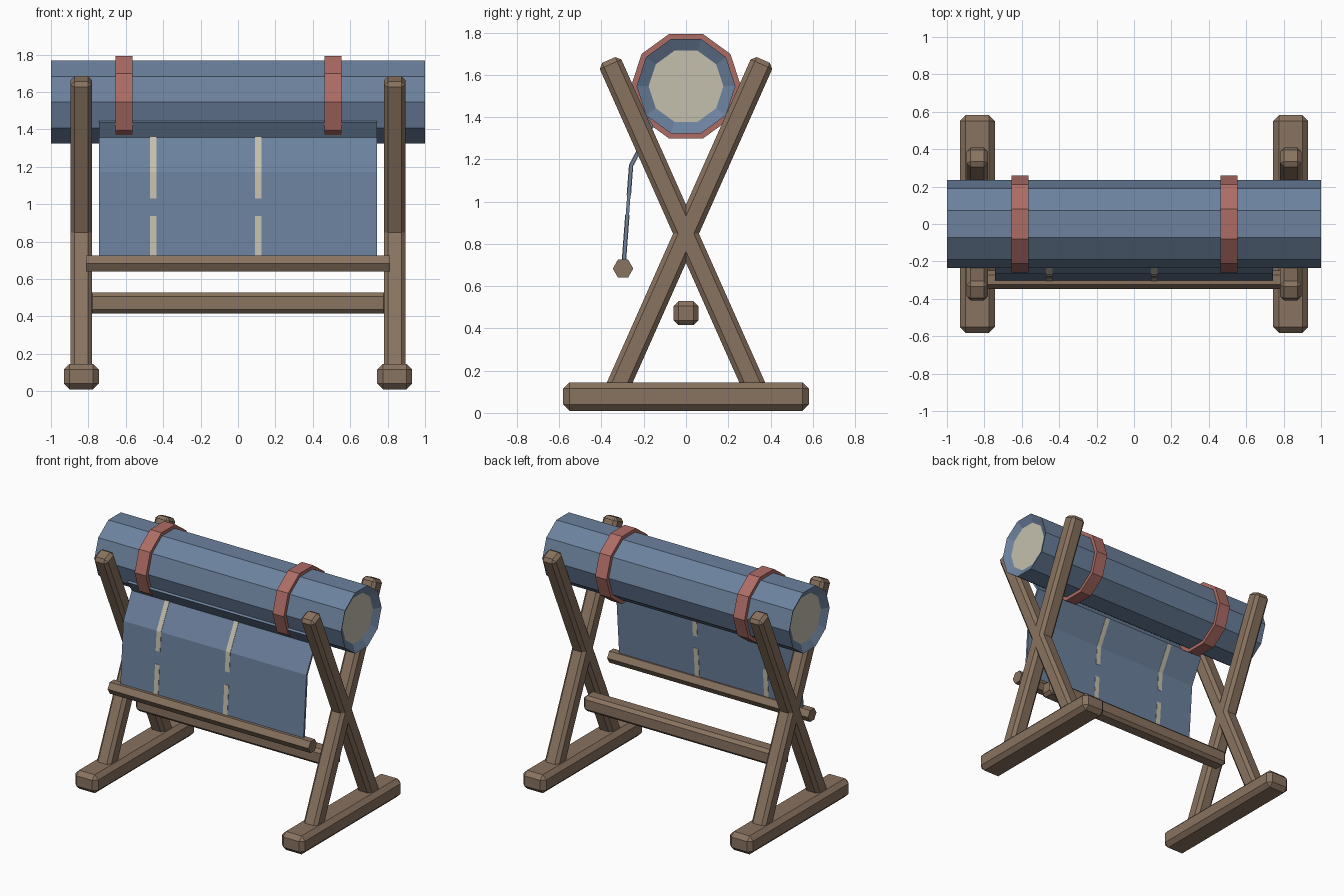
import bpy, bmesh, math
from mathutils import Vector

if "Cube" in bpy.data.objects:
    bpy.data.objects.remove(bpy.data.objects["Cube"])


def material(name, rgb):
    m = bpy.data.materials.new(name)
    m.diffuse_color = (*rgb, 1)
    m.use_nodes = True
    m.node_tree.nodes["Principled BSDF"].inputs["Base Color"].default_value = m.diffuse_color
    return m


WOOD = material("wood", (0.25, 0.17, 0.115))
BLUE = material("blue_cloth", (0.15, 0.22, 0.34))
RED = material("red_strap", (0.42, 0.15, 0.13))
CREAM = material("cream", (0.55, 0.52, 0.42))


def finish(name, bm, mat, loc=(0, 0, 0), normals=True):
    if normals:
        bmesh.ops.recalc_face_normals(bm, faces=bm.faces)
    me = bpy.data.meshes.new(name)
    bm.to_mesh(me)
    bm.free()
    me.materials.append(mat)
    ob = bpy.data.objects.new(name, me)
    ob.location = loc
    bpy.context.collection.objects.link(ob)
    return ob


def beam(name, size, loc, bevel, tilt=0):
    """Chamfered timber, tilted about the x axis."""
    bm = bmesh.new()
    bmesh.ops.create_cube(bm, size=1)
    bmesh.ops.scale(bm, vec=size, verts=bm.verts)
    bmesh.ops.bevel(bm, geom=bm.edges[:], offset=bevel, segments=1,
                    profile=0.5, affect='EDGES')
    ob = finish(name, bm, WOOD, loc)
    ob.rotation_euler.x = tilt
    return ob


def lathe_x(name, profile, sides, mat, loc, phase=0, loop=False, caps=False):
    """Turn an (x, radius) profile around the x axis."""
    bm = bmesh.new()
    rings = []
    for x, r in profile:
        angles = [phase + math.tau * i / sides for i in range(sides)]
        rings.append([bm.verts.new((x, r * math.cos(a), r * math.sin(a))) for a in angles])
    pairs = list(zip(rings, rings[1:]))
    if loop:
        pairs.append((rings[-1], rings[0]))
    for a, b in pairs:
        for i in range(sides):
            j = (i + 1) % sides
            bm.faces.new((a[i], a[j], b[j], b[i]))
    if caps:
        bm.faces.new(rings[0])
        bm.faces.new(rings[-1])
    return finish(name, bm, mat, loc)


def sheet(name, path, x0, x1, thickness, mat):
    """Cloth strip following a (y, z) path."""
    bm = bmesh.new()
    rows = [[bm.verts.new((x, y, z)) for x in (x0, x1)] for y, z in path]
    for a, b in zip(rows, rows[1:]):
        bm.faces.new((a[0], b[0], b[1], a[1]))
    ob = finish(name, bm, mat, normals=False)
    mod = ob.modifiers.new("thickness", 'SOLIDIFY')
    mod.thickness = thickness
    mod.offset = 0
    return ob


# Crossed legs and feet on both sides
for side, sx in (("left", -0.838), ("right", 0.838)):
    beam(f"{side}_foot", (0.187, 1.164, 0.135), (sx, 0, 0.0775), 0.03)
    for part, tilt in (("leg_a", 0.4187), ("leg_b", -0.4187)):
        beam(f"{side}_{part}", (0.114, 0.112, 1.8), (sx, 0, 0.848), 0.022, tilt)

# Stretcher between the sides
beam("stretcher", (1.6, 0.116, 0.114), (0, 0, 0.472), 0.022)

# Rolled cloth with recessed cream ends
AXIS = (0, 0, 1.546)
lathe_x("cloth_roll", [(-0.97, 0.177), (-1, 0.234), (1, 0.234), (0.97, 0.177)],
        10, BLUE, AXIS)
lathe_x("roll_core", [(-0.97, 0.177), (0.97, 0.177)], 10, CREAM, AXIS, caps=True)

# Straps round the roll
for name, x in (("left_strap", -0.61), ("right_strap", 0.508)):
    w = 0.046
    lathe_x(name, [(x - w, 0.225), (x - w, 0.26), (x + w, 0.26), (x + w, 0.225)],
            10, RED, AXIS, loop=True)

# Hanging cloth
fold, hem = Vector((-0.26, 1.17)), Vector((-0.296, 0.69))
start = Vector((-0.163, 1.358))
sheet("hanging_cloth", [(-0.213, 1.44), start, fold, hem], -0.742, 0.742, 0.016, BLUE)


def on_drop(z):
    return fold.lerp(hem, (fold.y - z) / (fold.y - hem.y))


# Dashed stripes on the cloth
for name, x in (("left_stripe", -0.453), ("right_stripe", 0.108)):
    sheet(name + "_upper", [start, fold, on_drop(1.03)], x - 0.018, x + 0.018, 0.021, CREAM)
    sheet(name + "_lower", [on_drop(0.937), hem], x - 0.018, x + 0.018, 0.021, CREAM)

# Hexagonal weight bar at the hem
lathe_x("hem_bar", [(-0.814, 0.0485), (0.814, 0.0485)], 6, WOOD,
        (0, -0.298, 0.683), caps=True)
